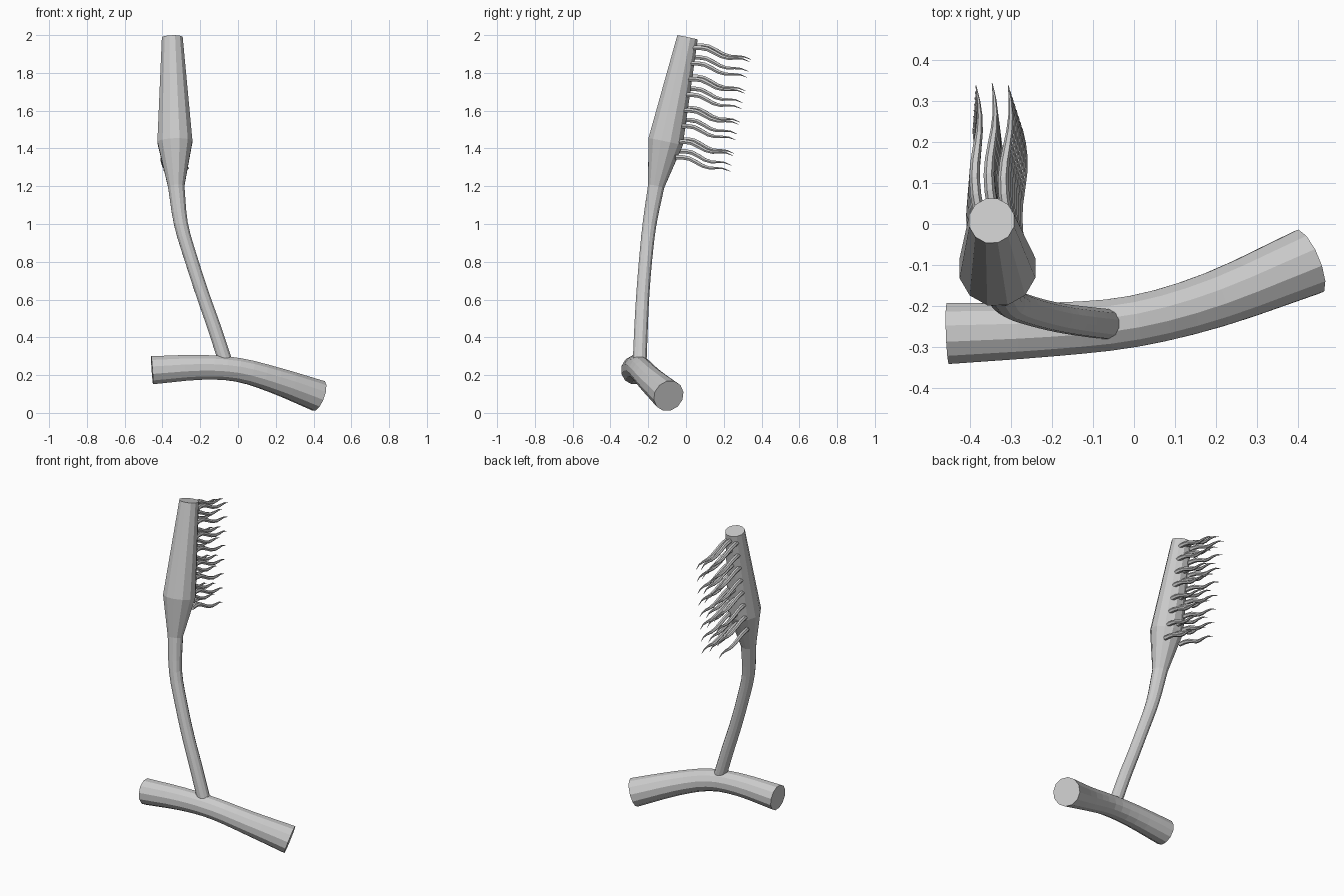
import bpy, bmesh, math
from mathutils import Vector

if "Cube" in bpy.data.objects:
    bpy.data.objects.remove(bpy.data.objects["Cube"])

mat = bpy.data.materials.new("light grey")
mat.diffuse_color = (0.6, 0.6, 0.6, 1)
mat.use_nodes = True
mat.node_tree.nodes["Principled BSDF"].inputs["Base Color"].default_value = mat.diffuse_color


def smooth_path(pts, steps):
    """Catmull-Rom through (x, y, z, radius) points."""
    p = [Vector(q) for q in pts]
    p = [2 * p[0] - p[1]] + p + [2 * p[-1] - p[-2]]
    out = []
    for i in range(1, len(p) - 2):
        a, b, c, d = p[i - 1:i + 3]
        for s in range(steps):
            t = s / steps
            out.append(0.5 * (2 * b + (c - a) * t + (2 * a - 5 * b + 4 * c - d) * t * t
                              + (3 * b - a - 3 * c + d) * t ** 3))
    return out + [p[-2]]


def sweep(bm, path, sides, ref):
    """Capped tube along (x, y, z, radius) points."""
    pos = [Vector(q[:3]) for q in path]
    rings = []
    for i, q in enumerate(path):
        t = Vector((0, 0, 0))
        if i > 0:
            t += (pos[i] - pos[i - 1]).normalized()
        if i < len(pos) - 1:
            t += (pos[i + 1] - pos[i]).normalized()
        t.normalize()
        u = (Vector(ref) - t * t.dot(Vector(ref))).normalized()
        v = t.cross(u)
        rings.append([bm.verts.new(pos[i] + q[3] * (u * math.cos(a) + v * math.sin(a)))
                      for a in (2 * math.pi * (k + 0.5) / sides for k in range(sides))])
    for r0, r1 in zip(rings, rings[1:]):
        for k in range(sides):
            n = (k + 1) % sides
            bm.faces.new((r0[k], r0[n], r1[n], r1[k]))
    bm.faces.new(rings[0][::-1])
    bm.faces.new(rings[-1])


def finish(bm, name):
    me = bpy.data.meshes.new(name)
    bm.to_mesh(me)
    bm.free()
    me.materials.append(mat)
    ob = bpy.data.objects.new(name, me)
    bpy.context.collection.objects.link(ob)
    return ob


# Branch lying across the base
bm = bmesh.new()
sweep(bm, smooth_path([(-0.455, -0.268, 0.226, 0.077), (-0.2, -0.258, 0.241, 0.068),
                       (0, -0.238, 0.228, 0.065), (0.2, -0.184, 0.172, 0.071),
                       (0.427, -0.092, 0.090, 0.085)], 3), 12, (0, 0, 1))
finish(bm, "branch")

# Stem, widening into the flower head
bm = bmesh.new()
stem = smooth_path([(-0.05, -0.247, 0.22, 0.038), (-0.125, -0.238, 0.45, 0.037),
                    (-0.185, -0.229, 0.62, 0.036), (-0.247, -0.214, 0.81, 0.036),
                    (-0.302, -0.193, 1.0, 0.038), (-0.327, -0.158, 1.2, 0.045)], 3)
sweep(bm, stem + [(-0.334, -0.108, 1.435, 0.096), (-0.348, 0.008, 1.988, 0.057)], 12, (1, 0, 0))
finish(bm, "stem_and_head")

# Rows of wavy tapering filaments on the back of the head
bm = bmesh.new()
for row in range(8):
    f = row / 7
    z = 1.95 - 0.58 * f
    r = 0.058 + 0.036 * f
    cx, cy = -0.347 + 0.013 * f, 0.0 - 0.121 * f
    for col in (-1, 0, 1):
        a = col * 0.62
        x0, y0 = cx + r * math.sin(a), cy + r * math.cos(a) - 0.012
        length = 0.345 - 0.105 * f - y0 - 0.006 * abs(col)
        dz = -0.012 * abs(col) + (0.02 if row % 2 else 0) * (col == 0)
        path = []
        for s in range(9):
            t = s / 8
            wave = math.sin(t * 2 * math.pi)
            path.append((x0 + 0.006 * col * t - 0.008 * wave, y0 + length * t,
                         z + dz - 0.085 * t + 0.010 * math.sin(t * 3 * math.pi - 0.6),
                         0.0125 * (1 - t ** 2.2) + 0.001))
        sweep(bm, path, 6, (0, 0, 1))
finish(bm, "filaments")
